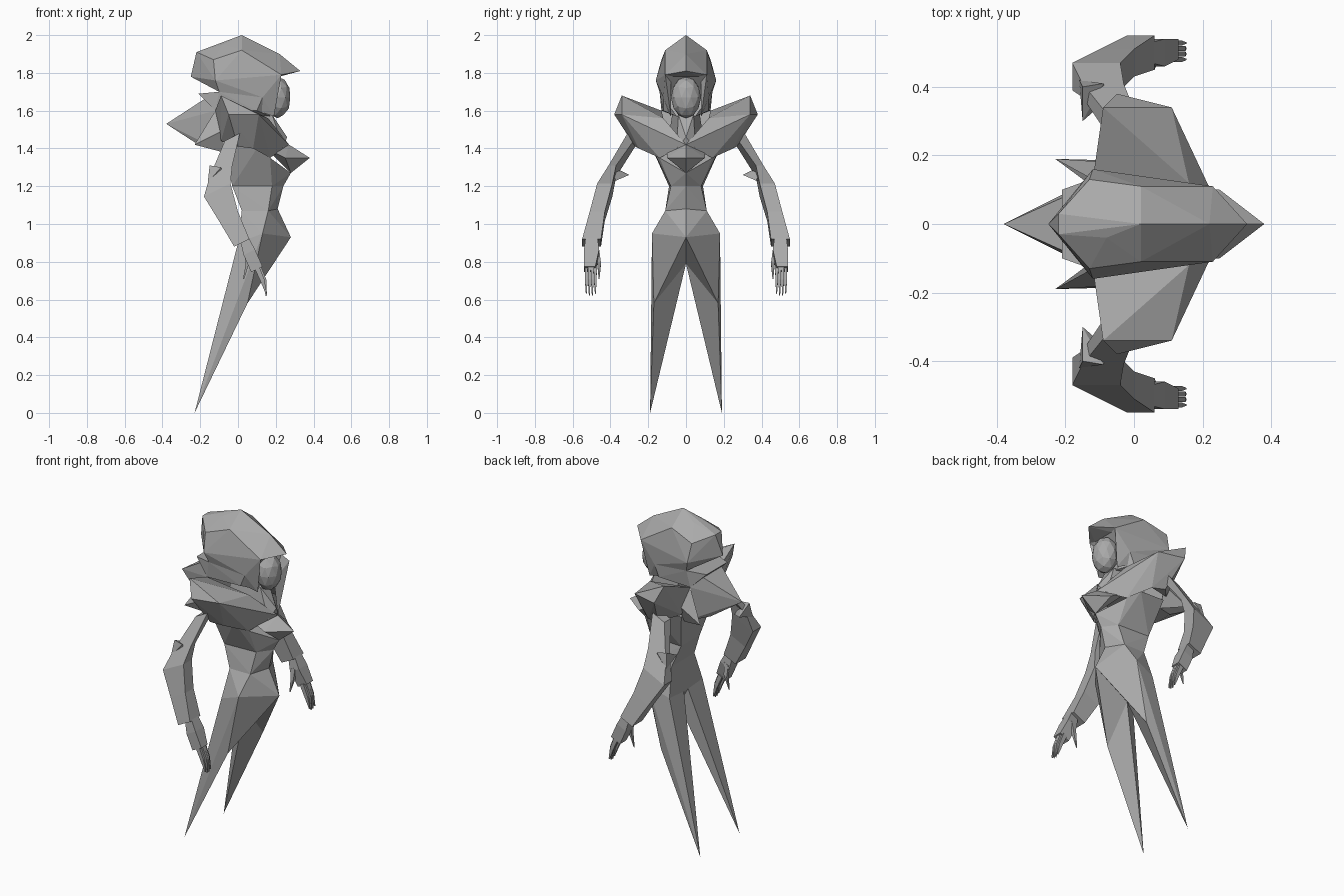
import bpy
import bmesh
from mathutils import Matrix, Vector

cube = bpy.data.objects.get("Cube")
if cube:
    bpy.data.objects.remove(cube, do_unlink=True)

shade = .4
grey = bpy.data.materials.new("stone_grey")
grey.use_nodes = True
grey.diffuse_color = (shade, shade, shade, 1)
grey.node_tree.nodes["Principled BSDF"].inputs["Base Color"].default_value = grey.diffuse_color


def finish(name, bm, paired=False):
    """Turn a bmesh into a flat-shaded object, optionally mirrored across y."""
    bmesh.ops.recalc_face_normals(bm, faces=bm.faces)
    mesh = bpy.data.meshes.new(name)
    bm.to_mesh(mesh)
    bm.free()
    mesh.materials.append(grey)
    obj = bpy.data.objects.new(name, mesh)
    bpy.context.collection.objects.link(obj)
    if paired:
        mirror = obj.modifiers.new("other_side", 'MIRROR')
        mirror.use_axis = (False, True, False)
        mirror.use_mirror_merge = False


def add_hull(bm, points):
    """Wrap the points in a faceted convex skin."""
    verts = [bm.verts.new(point) for point in points]
    result = bmesh.ops.convex_hull(bm, input=verts)
    loose = [v for v in result["geom_interior"] if isinstance(v, bmesh.types.BMVert)]
    bmesh.ops.delete(bm, geom=loose, context='VERTS')


def faceted(name, *points):
    """One solid across the middle, given the corners of its left half."""
    bm = bmesh.new()
    opposite = [(x, -y, z) for x, y, z in points if y > 0]
    add_hull(bm, list(points) + opposite)
    finish(name, bm)


def pair(name, *points):
    """A solid on one side and its mirror image on the other."""
    bm = bmesh.new()
    add_hull(bm, points)
    finish(name, bm, paired=True)


def limb(name, *sections):
    """Mirrored four-sided limbs; each section is a centre, half depth and half width."""
    bm = bmesh.new()
    rings = []
    for (x, y, z), depth, width in sections:
        corners = ((depth, width), (-depth, width), (-depth, -width), (depth, -width))
        rings.append([bm.verts.new((x + dx, y + dy, z + dx / 2)) for dx, dy in corners])
    for upper, lower in zip(rings, rings[1:]):
        for k in range(len(upper)):
            bm.faces.new((upper[k - 1], upper[k], lower[k], lower[k - 1]))
    bm.faces.new(rings[0])
    bm.faces.new(rings[-1])
    finish(name, bm, paired=True)


# Hood with a pointed brim and cheek guards
crown = (.02, 0, 2)
brow = (.22, 0, 1.9)
temple = (.23, .11, 1.79)
jaw = (.13, .12, 1.67)
nape = (-.1, .14, 1.7)
faceted("hood", crown, brow, temple, jaw, nape,
        (-.25, 0, 1.78), (-.22, .03, 1.91), (-.08, .04, 1.95),
        (.02, .11, 1.92), (-.13, .13, 1.87), (-.12, .16, 1.76))
faceted("hood_brim", brow, temple, (.33, 0, 1.81), (.18, .1, 1.77))
pair("cheek_guard", temple, jaw, (.2, .08, 1.78), (.19, .08, 1.57), (.1, .1, 1.6))

# Oval face
bm = bmesh.new()
bmesh.ops.create_icosphere(bm, subdivisions=2, radius=1, matrix=Matrix.LocRotScale(
    Vector((.21, 0, 1.67)), None, Vector((.07, .08, .11))))
finish("face", bm)

# Collar and neck
collar_side = (-.12, .13, 1.6)
faceted("collar", nape, jaw, collar_side, (-.21, .1, 1.69), (.17, .05, 1.57), (.1, .12, 1.6))
faceted("neck", (0, .07, 1.6), (.18, .04, 1.58), (.26, 0, 1.46), (.24, .05, 1.4), (0, .1, 1.4))

# Pointed back plate with two lower spikes
back_side = (-.08, .13, 1.38)
faceted("back_plate", collar_side, back_side,
        (-.38, 0, 1.53), (-.18, .09, 1.66), (-.21, .06, 1.42))
pair("back_spike", collar_side, back_side, (-.23, .19, 1.42), (-.07, .18, 1.5))

# Flared shoulder plates that sweep down to the breastbone
front_corner = (.11, .34, 1.58)
neck_corner = (.16, .12, 1.56)
armpit = (.08, .25, 1.4)
breastbone = (.27, 0, 1.42)
rib = (.17, .14, 1.35)
pair("shoulder_plate", front_corner, neck_corner, collar_side, armpit,
     (-.09, .34, 1.68), (-.05, .38, 1.58), (0, .27, 1.41), (-.09, .17, 1.44))
pair("breast_plate", front_corner, neck_corner, armpit, breastbone, rib)

# Chest spike above a torso that pinches in at the midriff
belly = (.28, 0, 1.27)
midriff = [(.24, 0, 1.2), (.18, .08, 1.2), (-.03, .09, 1.2)]
waist_front = (.21, 0, 1.08)
waist_side = (.16, .11, 1.07)
waist_back = (.02, .11, 1.07)
faceted("chest_spike", breastbone, belly, (.38, 0, 1.35), (.25, .1, 1.35), (.15, .1, 1.4))
faceted("chest", belly, rib, (-.08, .16, 1.42), (.1, .18, 1.4), *midriff)
faceted("abdomen", waist_front, waist_side, waist_back, *midriff)

# Pelvis and long legs that narrow to points without feet
hip_front = (.28, 0, .93)
hip_side = (.13, .18, .95)
hip_back = (0, .16, .9)
crotch = (.05, 0, .79)
seat = (0, .02, .89)
knee = (.05, .17, .58)
faceted("pelvis", waist_front, waist_side, waist_back, hip_front, hip_side, crotch, seat, hip_back)
pair("thigh", hip_front, hip_side, hip_back, crotch, seat, knee)
pair("shin", knee, hip_back, crotch, seat, hip_side, (-.23, .19, 0))

# Arms with elbow fins
limb("arm",
     ((-.03, .28, 1.46), .04, .03),
     ((-.09, .39, 1.28), .06, .02),
     ((-.11, .43, 1.18), .07, .04),
     ((-.05, .47, 1.04), .05, .04),
     ((.02, .5, .9), .04, .05))
elbow = (-.09, .41, 1.3)
pair("elbow_fin", elbow, (-.15, .3, 1.26), (-.15, .4, 1.31), (-.16, .42, 1.22), (-.07, .37, 1.23))

# Hands with slim fingers held close together
limb("hand",
     ((.03, .5, .93), .02, .03),
     ((.06, .5, .85), .03, .04),
     ((.1, .51, .76), .03, .03))
for i, finger in enumerate(("index", "middle", "ring", "little")):
    y = .48 + i * .016
    reach = .01 if finger in ("middle", "ring") else 0
    limb(finger + "_finger",
         ((.1 + reach, y, .77), .012, .008),
         ((.13 + reach, y, .7), .01, .007),
         ((.15, y, .63 - reach), .003, .002))
limb("thumb",
     ((.05, .47, .86), .014, .01),
     ((.05, .46, .79), .01, .01),
     ((.03, .46, .71), .003, .002))
